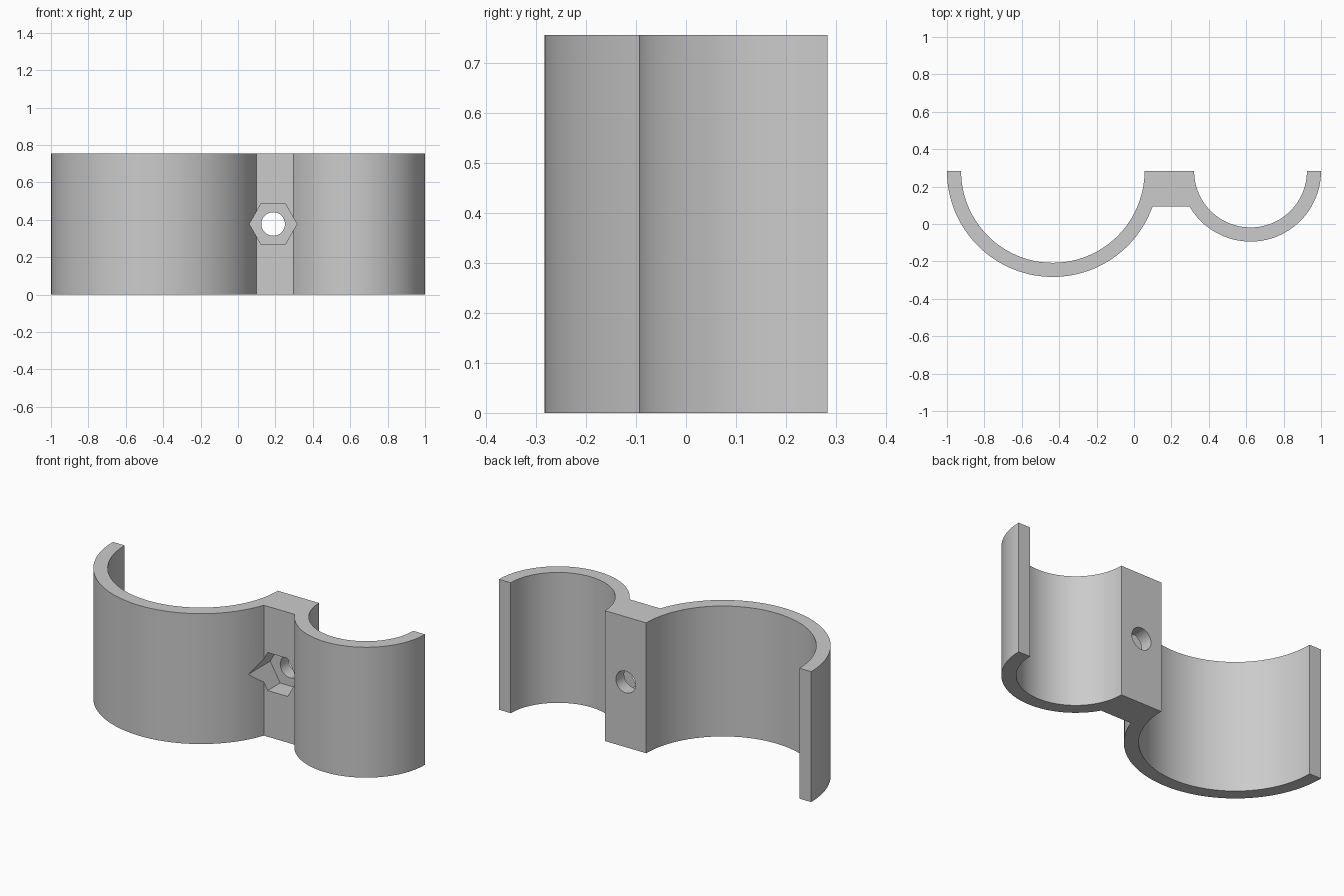
import bpy, bmesh
from math import pi, sin, cos, asin

cube = bpy.data.objects.get("Cube")
if cube:
    bpy.data.objects.remove(cube, do_unlink=True)

BACK, HEIGHT, WALL = 0.283, 0.755, 0.0755
WEB = 0.189                            # thickness of the bridge
BIG_X, BIG_R = -0.434, 0.566
SMALL_X, SMALL_R = 0.623, 0.377
BOLT_X, BOLT_Z = 0.188, HEIGHT / 2

grey = bpy.data.materials.new("light grey")
grey.use_nodes = True
colour = (0.6, 0.6, 0.6, 1)
grey.diffuse_color = colour
grey.node_tree.nodes["Principled BSDF"].inputs["Base Color"].default_value = colour


def arc(cx, r, start, end, steps=48):
    angles = [start + (end - start) * i / steps for i in range(steps + 1)]
    return [(cx + r * cos(a), BACK + r * sin(a)) for a in angles]


def prism(name, points, offset):
    """Extrude a closed outline of 3D points along an offset."""
    bm = bmesh.new()
    face = bm.faces.new([bm.verts.new(p) for p in points])
    ext = bmesh.ops.extrude_face_region(bm, geom=[face], use_keep_orig=True)
    moved = [v for v in ext["geom"] if isinstance(v, bmesh.types.BMVert)]
    bmesh.ops.translate(bm, verts=moved, vec=offset)
    bmesh.ops.recalc_face_normals(bm, faces=bm.faces)
    mesh = bpy.data.meshes.new(name)
    bm.to_mesh(mesh)
    bm.free()
    mesh.materials.append(grey)
    obj = bpy.data.objects.new(name, mesh)
    bpy.context.collection.objects.link(obj)
    return obj


def bore(name, radius, sides, y0, y1):
    """Cutter running along y through the bolt position."""
    ring = [2 * pi * i / sides for i in range(sides)]
    pts = [(BOLT_X + radius * cos(a), y0, BOLT_Z + radius * sin(a)) for a in ring]
    return prism(name, pts, (0, y1 - y0, 0))


# Clamp half: two half rings joined by a solid bridge
outline = (arc(BIG_X, BIG_R, pi, 2 * pi - asin(WEB / BIG_R))
           + arc(SMALL_X, SMALL_R, pi + asin(WEB / SMALL_R), 2 * pi)
           + arc(SMALL_X, SMALL_R - WALL, 2 * pi, pi)
           + arc(BIG_X, BIG_R - WALL, 2 * pi, pi))
clamp = prism("double_pipe_clamp", [(x, y, 0) for x, y in outline], (0, 0, HEIGHT))

# Bolt hole and hexagonal nut pocket
cutters = [bore("bolt_hole_cutter", 0.063, 32, -0.2, 0.4),
           bore("nut_pocket_cutter", 0.127, 6, -0.2, BACK - WALL)]
bpy.ops.object.select_all(action='DESELECT')
bpy.context.view_layer.objects.active = clamp
clamp.select_set(True)
for cutter in cutters:
    cutter.hide_render = True
    mod = clamp.modifiers.new(cutter.name, 'BOOLEAN')
    mod.operation = 'DIFFERENCE'
    mod.solver = 'EXACT'
    mod.object = cutter
    bpy.ops.object.modifier_apply(modifier=mod.name)
for cutter in cutters:
    bpy.data.objects.remove(cutter, do_unlink=True)

bpy.ops.object.shade_smooth_by_angle(angle=pi / 6)
